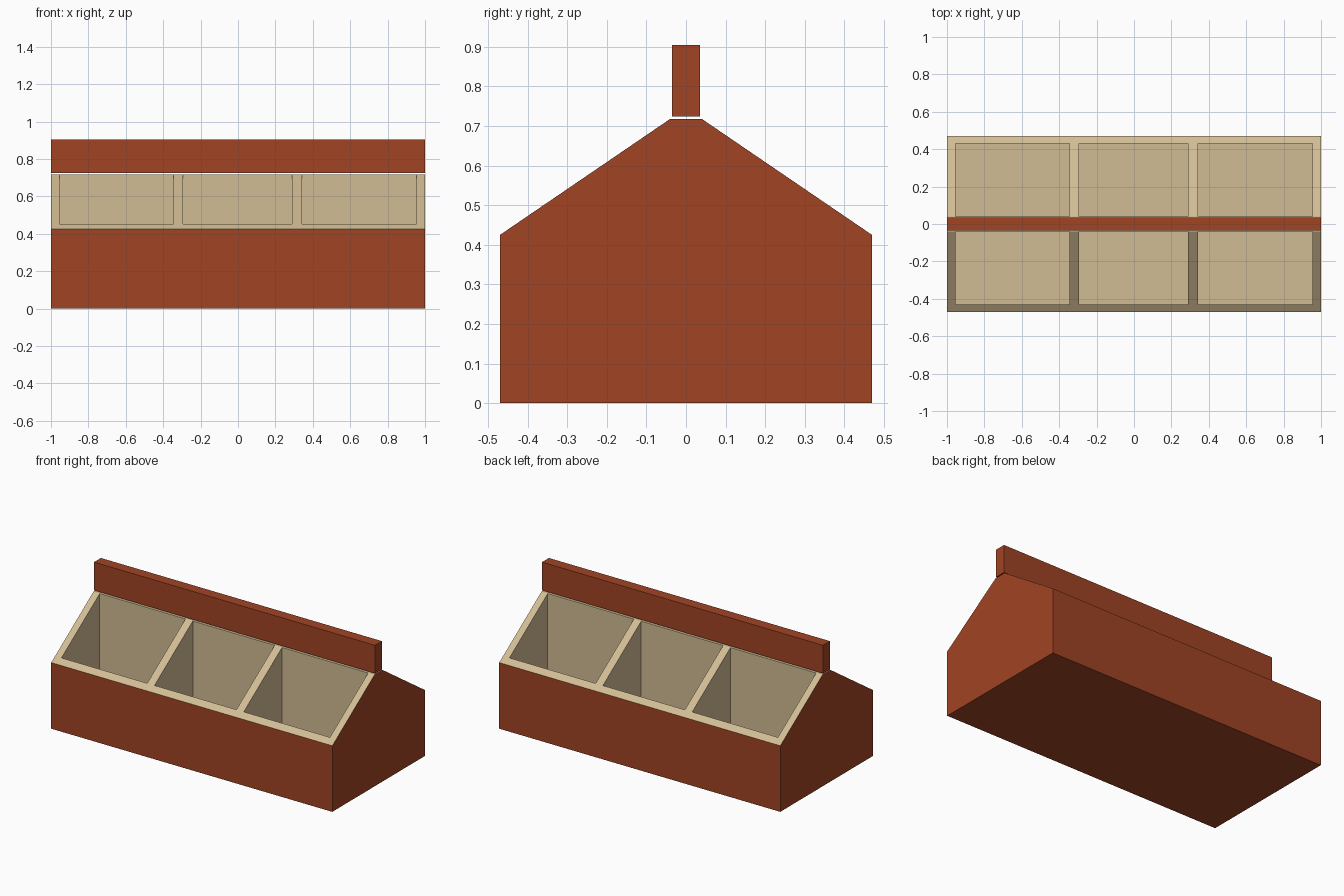
import bpy
import bmesh
from mathutils import Vector

if "Cube" in bpy.data.objects:
    bpy.data.objects.remove(bpy.data.objects["Cube"])


def material(name, rgb):
    m = bpy.data.materials.new(name)
    m.diffuse_color = (*rgb, 1.0)
    m.use_nodes = True
    m.node_tree.nodes["Principled BSDF"].inputs["Base Color"].default_value = m.diffuse_color
    return m


RED = material("brick_red", (0.355, 0.058, 0.018))
TAN = material("pale_wood", (0.640, 0.503, 0.296))

HALF_D, EAVE, RIDGE_Y, RIDGE_Z = 0.47, 0.425, 0.04, 0.718
BIN_FLOOR = 0.05
BINS_X = [(-0.955, -0.345), (-0.293, 0.29), (0.342, 0.955)]
BIN_FRONT_Y = 0.43


def prism(bm, profile, x0, x1):
    """Extrude a y-z profile along x."""
    face = bm.faces.new([bm.verts.new((x0, y, z)) for y, z in profile])
    ext = bmesh.ops.extrude_face_region(bm, geom=[face], use_keep_orig=True)
    moved = [g for g in ext["geom"] if isinstance(g, bmesh.types.BMVert)]
    bmesh.ops.translate(bm, verts=moved, vec=(x1 - x0, 0, 0))
    bmesh.ops.recalc_face_normals(bm, faces=bm.faces)
    bm.normal_update()


def finish(bm, name, mats):
    me = bpy.data.meshes.new(name)
    bm.to_mesh(me)
    bm.free()
    for m in mats:
        me.materials.append(m)
    ob = bpy.data.objects.new(name, me)
    bpy.context.collection.objects.link(ob)
    return ob


# Bin stand: gabled body whose sloped faces become the tan bin openings
bm = bmesh.new()
prism(bm, [(-HALF_D, 0), (HALF_D, 0), (HALF_D, EAVE), (RIDGE_Y, RIDGE_Z),
           (-RIDGE_Y, RIDGE_Z), (-HALF_D, EAVE)], -1, 1)
for f in bm.faces:
    f.material_index = 1 if f.normal.z > 0.5 else 0


def is_slope(f):
    return 0.5 < f.normal.z < 0.95


# Cut the slopes along the divider and rim lines
cuts = [((x, 0, 0), (1, 0, 0)) for pair in BINS_X for x in pair]
cuts += [((0, s * y, 0), (0, 1, 0)) for s in (-1, 1)
         for y in (BIN_FRONT_Y, RIDGE_Y + 0.001)]
for co, no in cuts:
    bm.normal_update()
    faces = [f for f in bm.faces if is_slope(f)]
    edges = list({e for f in faces for e in f.edges})
    verts = list({v for f in faces for v in f.verts})
    bmesh.ops.bisect_plane(bm, geom=verts + edges + faces,
                           plane_co=Vector(co), plane_no=Vector(no))


# Sink each opening down to a level bin floor
def is_bin(f):
    c = f.calc_center_median()
    return (is_slope(f) and RIDGE_Y + 0.01 < abs(c.y) < BIN_FRONT_Y
            and any(a < c.x < b for a, b in BINS_X))


bm.normal_update()
openings = [f for f in bm.faces if is_bin(f)]
res = bmesh.ops.extrude_discrete_faces(bm, faces=openings)
for f in res["faces"]:
    f.material_index = 1
    for v in f.verts:
        v.co.z = BIN_FLOOR
    for e in f.edges:
        for wall in e.link_faces:
            wall.material_index = 1
bmesh.ops.recalc_face_normals(bm, faces=bm.faces)
finish(bm, "bin_stand", [RED, TAN])

# Header board floating just above the ridge
bm = bmesh.new()
prism(bm, [(-0.035, 0.724), (0.035, 0.724), (0.035, 0.905), (-0.035, 0.905)], -1, 1)
finish(bm, "header_board", [RED])
